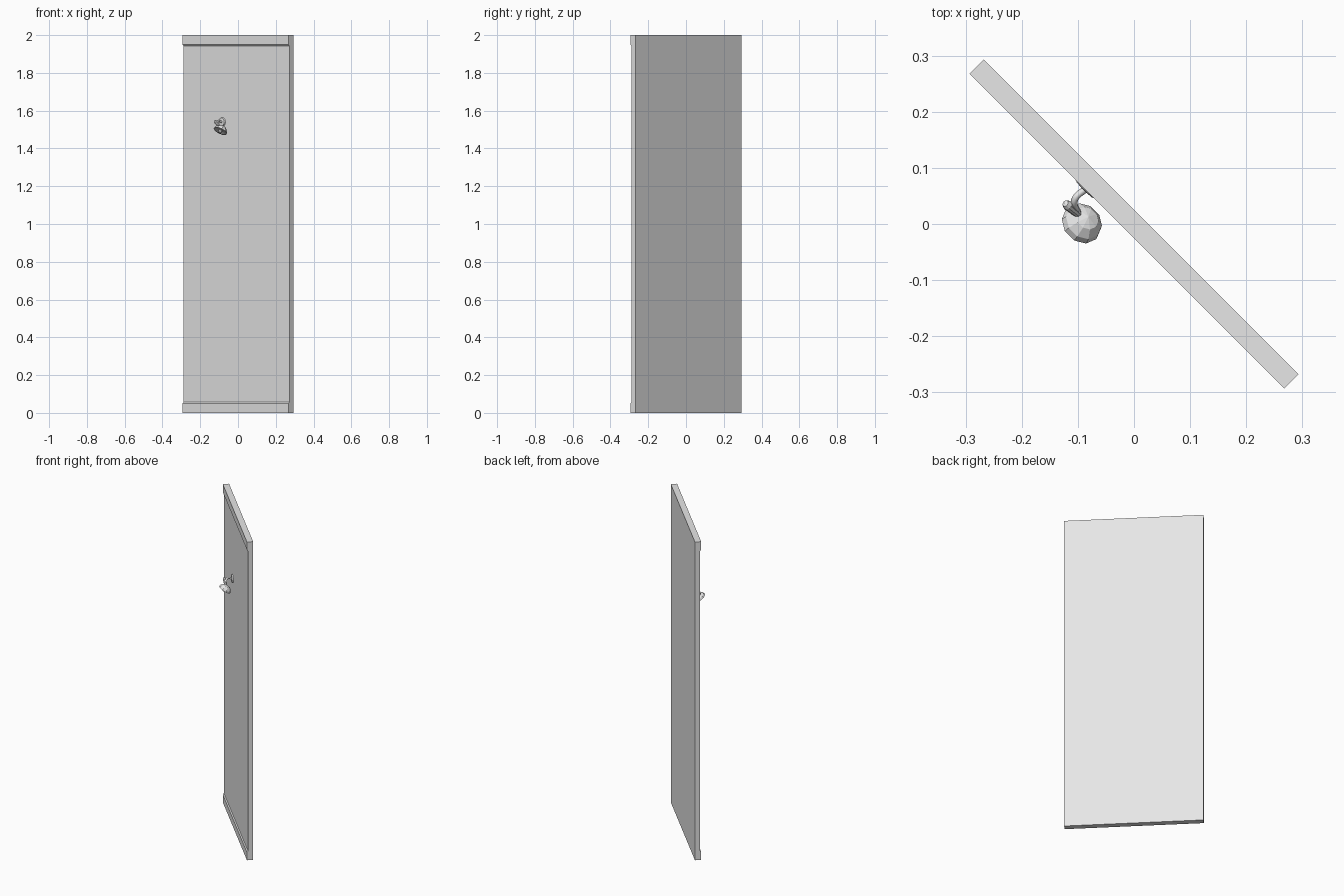
import bpy, bmesh, math
from mathutils import Vector

if "Cube" in bpy.data.objects:
    bpy.data.objects.remove(bpy.data.objects["Cube"])

# One plain grey for everything
grey = bpy.data.materials.new("light grey")
grey.use_nodes = True
grey.diffuse_color = (0.8, 0.8, 0.8, 1)
grey.node_tree.nodes["Principled BSDF"].inputs["Base Color"].default_value = (0.8, 0.8, 0.8, 1)


def finish(bm, name, smooth=False):
    bmesh.ops.recalc_face_normals(bm, faces=bm.faces)
    mesh = bpy.data.meshes.new(name)
    bm.to_mesh(mesh)
    bm.free()
    mesh.materials.append(grey)
    for p in mesh.polygons:
        p.use_smooth = smooth
    obj = bpy.data.objects.new(name, mesh)
    bpy.context.collection.objects.link(obj)
    return obj


def lathe(name, profile, location, axis, sides):
    """Spin (radius, height) points about an axis."""
    bm = bmesh.new()
    verts = [bm.verts.new((r, 0, h)) for r, h in profile]
    edges = [bm.edges.new(pair) for pair in zip(verts, verts[1:])]
    bmesh.ops.spin(bm, geom=verts + edges, cent=(0, 0, 0), axis=(0, 0, 1),
                   angle=math.tau, steps=sides)
    bmesh.ops.remove_doubles(bm, verts=bm.verts, dist=0.0001)
    obj = finish(bm, name)
    obj.location = location
    obj.rotation_mode = 'QUATERNION'
    obj.rotation_quaternion = Vector(axis).to_track_quat('Z', 'Y')
    return obj


def tube(name, points, radius):
    curve = bpy.data.curves.new(name, 'CURVE')
    curve.dimensions = '3D'
    curve.bevel_depth = radius
    curve.bevel_resolution = 2
    curve.use_fill_caps = True
    spline = curve.splines.new('BEZIER')
    spline.bezier_points.add(len(points) - 1)
    for bp, co in zip(spline.bezier_points, points):
        bp.co = co
        bp.handle_left_type = bp.handle_right_type = 'AUTO'
    spline.resolution_u = 6
    curve.materials.append(grey)
    obj = bpy.data.objects.new(name, curve)
    bpy.context.collection.objects.link(obj)


# Tall panel: side profile with thicker top and bottom rails, extruded sideways
half, thick, recess, rail = 0.3965, 0.018, 0.006, 0.05
profile = [(thick, 0), (-thick, 0), (-thick, rail), (recess - thick, rail + 0.008),
           (recess - thick, 1.942), (-thick, 2 - rail), (-thick, 2), (thick, 2)]
bm = bmesh.new()
face = bm.faces.new([bm.verts.new((-half, y, z)) for y, z in profile])
side = bmesh.ops.extrude_face_region(bm, geom=[face])["geom"]
bmesh.ops.translate(bm, vec=(2 * half, 0, 0),
                    verts=[v for v in side if isinstance(v, bmesh.types.BMVert)])
panel = finish(bm, "panel")
panel.rotation_euler.z = -math.pi / 4

# Hook: wall plate, curved arm, faceted cap and upright peg
lathe("wall_plate", [(0, 0), (0.025, 0), (0.022, 0.008), (0, 0.01)],
      (-0.083, 0.067, 1.54), (-1, -1, 0), 12)
tube("curved_arm", [(-0.085, 0.063, 1.54), (-0.105, 0.045, 1.545), (-0.1, 0.02, 1.515)], 0.006)
lathe("cap", [(0, 0.006), (0.03, 0), (0.038, 0), (0.035, 0.012), (0.022, 0.026), (0, 0.032)],
      (-0.094, 0.0, 1.492), (0.4, 0.4, 0.82), 10)
lathe("cap_centre", [(0, -0.012), (0.008, -0.01), (0.011, 0.008), (0, 0.008)],
      (-0.094, 0.0, 1.492), (0.4, 0.4, 0.82), 8)
lathe("peg", [(0, 0), (0.007, 0), (0.009, 0.036), (0.006, 0.043), (0, 0.045)],
      (-0.1, 0.018, 1.515), (-0.6, 0.5, 0.85), 10)
